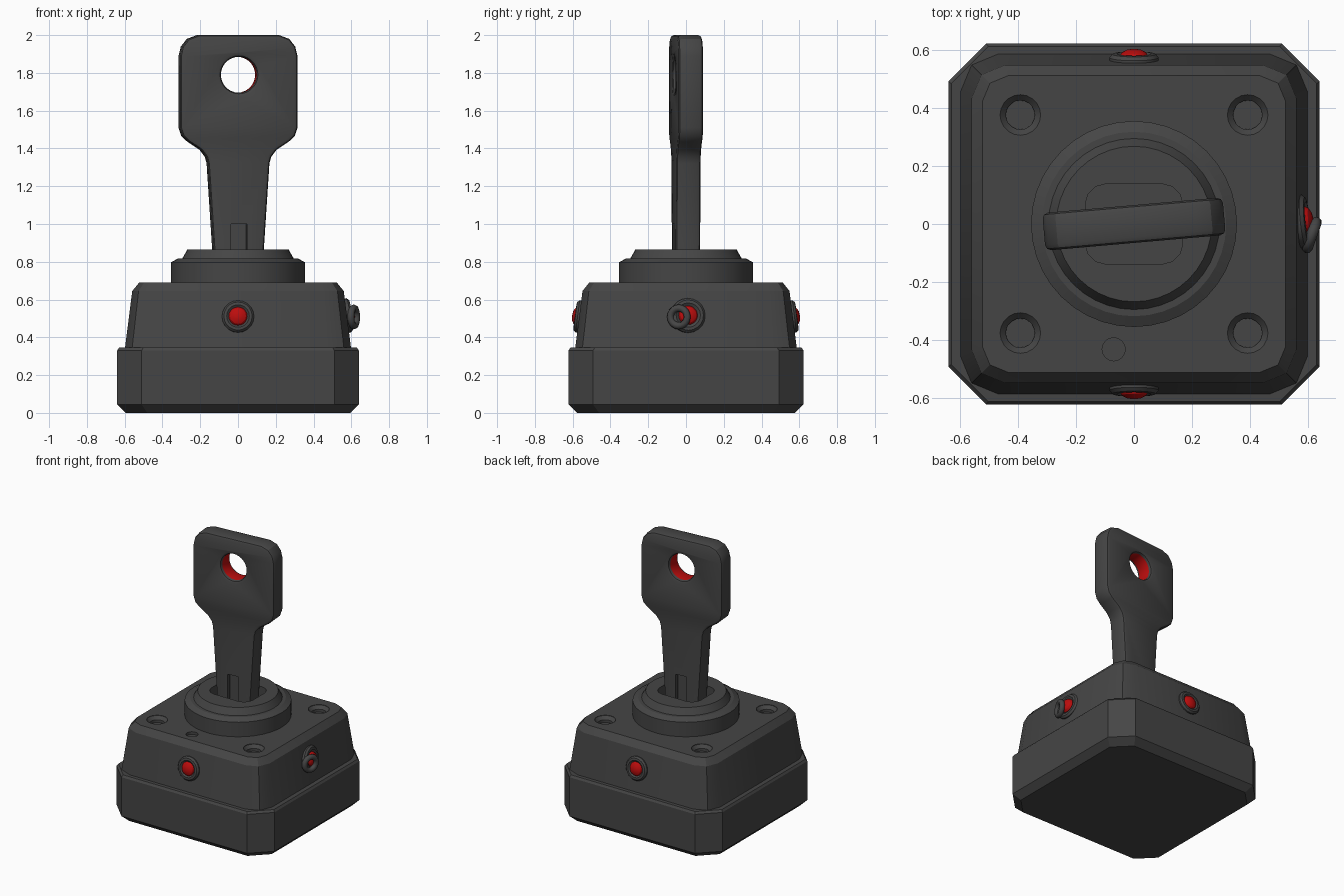
import bpy, bmesh, math
from mathutils import Matrix, Vector

if "Cube" in bpy.data.objects:
    bpy.data.objects.remove(bpy.data.objects["Cube"])


def material(name, colour):
    m = bpy.data.materials.new(name)
    m.diffuse_color = (*colour, 1)
    m.use_nodes = True
    m.node_tree.nodes["Principled BSDF"].inputs["Base Color"].default_value = m.diffuse_color
    return m


GREY = material("dark grey", (0.06, 0.06, 0.06))
RED = material("red", (0.5, 0.004, 0.004))


def finish(ob, angle=28):
    bpy.ops.object.select_all(action='DESELECT')
    ob.select_set(True)
    bpy.context.view_layer.objects.active = ob
    bpy.ops.object.shade_smooth_by_angle(angle=math.radians(angle))
    return ob


def loft(name, rings, mat=GREY, matrix=Matrix()):
    """Skin a stack of equal-length point rings and cap both ends."""
    bm = bmesh.new()
    vs = [[bm.verts.new(p) for p in r] for r in rings]
    n = len(vs[0])
    for a, b in zip(vs, vs[1:]):
        for i in range(n):
            j = (i + 1) % n
            bm.faces.new((a[i], a[j], b[j], b[i]))
    bm.faces.new(vs[0][::-1])
    bm.faces.new(vs[-1])
    bmesh.ops.recalc_face_normals(bm, faces=bm.faces)
    bm.transform(matrix)
    me = bpy.data.meshes.new(name)
    bm.to_mesh(me)
    bm.free()
    me.materials.append(mat)
    ob = bpy.data.objects.new(name, me)
    bpy.context.collection.objects.link(ob)
    return finish(ob)


def box_ring(hx, hy, r, z, seg=1):
    """Rectangle with chamfered (seg=1) or rounded corners."""
    pts = []
    for k, (sx, sy) in enumerate(((1, 1), (-1, 1), (-1, -1), (1, -1))):
        for i in range(seg + 1):
            a = math.pi / 2 * (k + i / seg)
            pts.append((sx * (hx - r) + r * math.cos(a), sy * (hy - r) + r * math.sin(a), z))
    return pts


def lathe(name, profile, mat=GREY, matrix=Matrix(), n=32):
    rings = [[(r * math.cos(2 * math.pi * i / n), r * math.sin(2 * math.pi * i / n), z)
              for i in range(n)] for r, z in profile]
    return loft(name, rings, mat, matrix)


def cut(target, cutters):
    """Subtract the cutters, then delete them."""
    for c in cutters:
        mod = target.modifiers.new("cut", 'BOOLEAN')
        mod.operation, mod.solver, mod.object = 'DIFFERENCE', 'EXACT', c
        bpy.context.view_layer.objects.active = target
        bpy.ops.object.modifier_apply(modifier=mod.name)
        bpy.data.objects.remove(c)
    finish(target)


# Base plinth with chamfered corners
loft("base", [box_ring(0.595, 0.575, 0.115, 0), box_ring(0.64, 0.622, 0.13, 0.045),
              box_ring(0.64, 0.622, 0.13, 0.33), box_ring(0.63, 0.612, 0.128, 0.345)])

# Tapered upper housing with screw holes and a small dimple
housing = loft("housing", [box_ring(0.6, 0.588, 0.13, 0.33, 2), box_ring(0.56, 0.548, 0.115, 0.645, 2),
                           box_ring(0.523, 0.512, 0.09, 0.69, 2)])
holes = [lathe("screw_cutter", [(0.07, 0.71), (0.07, 0.687), (0.05, 0.665), (0.05, 0.645)],
               matrix=Matrix.Translation((sx * 0.392, sy * 0.376, 0)), n=20)
         for sx in (-1, 1) for sy in (-1, 1)]
holes.append(lathe("dimple_cutter", [(0.04, 0.71), (0.04, 0.67)],
                   matrix=Matrix.Translation((-0.07, -0.432, 0)), n=16))
cut(housing, holes)

# Stepped lock collar with a recessed keyway
collar = lathe("lock_collar", [(0.355, 0.67), (0.355, 0.797), (0.318, 0.817), (0.295, 0.817),
                               (0.268, 0.865)], n=40)
cut(collar, [loft("keyway_cutter", [box_ring(0.168, 0.138, 0.07, 0.74, 3),
                                    box_ring(0.168, 0.138, 0.07, 0.9, 3)])])

# Key: bevelled curve outline with a round hole
half = [(0.133, 0.72), (0.133, 0.86), (0.163, 1.32), (0.172, 1.355), (0.2, 1.392), (0.265, 1.435),
        (0.297, 1.465), (0.312, 1.51), (0.312, 1.89), (0.3, 1.94), (0.268, 1.98), (0.215, 2.0)]
outline = half + [(-x, z) for x, z in reversed(half)]
HOLE_Z, HOLE_R, BEVEL = 1.79, 0.095, 0.02
hole = [(HOLE_R * math.cos(math.pi * i / 14), HOLE_Z + HOLE_R * math.sin(math.pi * i / 14))
        for i in range(28)]
cu = bpy.data.curves.new("key", 'CURVE')
cu.dimensions, cu.fill_mode = '2D', 'BOTH'
cu.extrude, cu.bevel_depth, cu.bevel_resolution, cu.offset = 0.065 - BEVEL, BEVEL, 1, -BEVEL
for pts in (outline, hole):
    sp = cu.splines.new('POLY')
    sp.points.add(len(pts) - 1)
    for p, (x, z) in zip(sp.points, pts):
        p.co = (x, z, 0, 1)
    sp.use_cyclic_u = True
key = bpy.data.objects.new("key", cu)
bpy.context.collection.objects.link(key)
bpy.ops.object.select_all(action='DESELECT')
key.select_set(True)
bpy.context.view_layer.objects.active = key
bpy.ops.object.convert(target='MESH')
key = bpy.context.view_layer.objects.active
bm = bmesh.new()
bm.from_mesh(key.data)
bmesh.ops.remove_doubles(bm, verts=bm.verts, dist=0.0005)
bmesh.ops.recalc_face_normals(bm, faces=bm.faces)
bm.transform(Matrix.Rotation(math.pi / 2, 4, 'X'))
bm.to_mesh(key.data)
bm.free()
key.data.materials.clear()
key.data.materials.append(GREY)
key.data.materials.append(RED)

# Short groove on both faces of the blade
cut(key, [loft("groove_cutter", [box_ring(0.042, 0.03, 0.002, 0.7), box_ring(0.042, 0.03, 0.002, 1.0)],
               matrix=Matrix.Translation((0, s * 0.065, 0))) for s in (-1, 1)])

# Red wall inside the key hole
for f in key.data.polygons:
    c = f.center
    near = math.hypot(c.x, c.z - HOLE_Z) < HOLE_R + 0.03
    f.material_index = 1 if near and abs(f.normal.y) < 0.3 else 0
key.data.transform(Matrix.Rotation(math.radians(5), 4, 'Z'))


def facing(pos, direction):
    return Matrix.Translation(pos) @ Vector(direction).to_track_quat('Z', 'Y').to_matrix().to_4x4()


BEZEL = [(0.085, -0.03), (0.085, 0.008), (0.075, 0.02), (0.06, 0.022), (0.045, 0.01)]
DOME = [(0.05, -0.01), (0.05, 0.012), (0.042, 0.025), (0.026, 0.034), (0.008, 0.037)]

# Indicator lamps on the front and back
for side, s in (("front", -1), ("back", 1)):
    m = facing((0, s * 0.566, 0.51), (0, s, 0.13))
    lathe(side + "_lamp_bezel", BEZEL, matrix=m, n=20)
    lathe(side + "_lamp", DOME, RED, m, n=20)

# Right side lamp with a small ring hooked over it
m = facing((0.577, 0.01, 0.515), (1, 0.1, 0.13))
lathe("right_lamp_bezel", [(r * 1.08, z) for r, z in BEZEL], matrix=m, n=20)
lathe("right_lamp", DOME, RED, m @ Matrix.Translation((0, 0, 0.004)), n=20)
bpy.ops.mesh.primitive_torus_add(major_radius=0.047, minor_radius=0.019, major_segments=20,
                                 minor_segments=8)
ring = bpy.context.object
ring.name = "right_lamp_ring"
ring.data.transform(facing((0.613, -0.038, 0.508), (1, -0.35, 0)))
ring.data.materials.append(GREY)
finish(ring, 60)
